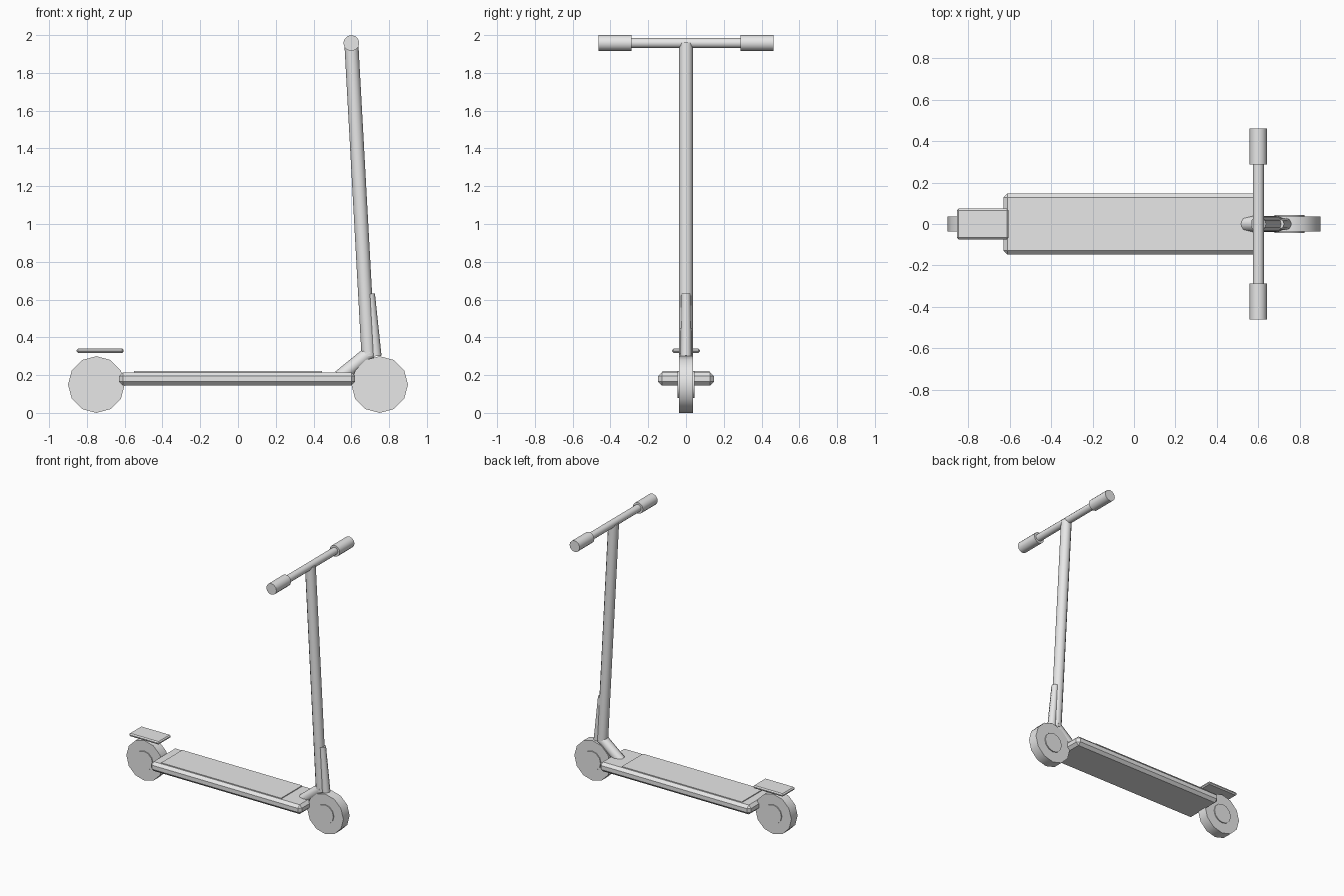
import bpy
import math
from mathutils import Vector

if "Cube" in bpy.data.objects:
    bpy.data.objects.remove(bpy.data.objects["Cube"])

grey = bpy.data.materials.new("plain grey")
grey.diffuse_color = (0.8, 0.8, 0.8, 1)
grey.use_nodes = True
grey.node_tree.nodes["Principled BSDF"].inputs["Base Color"].default_value = grey.diffuse_color


def finish(name):
    ob = bpy.context.object
    ob.name = name
    ob.data.materials.append(grey)
    return ob


def rod(name, a, b, r1, r2=None, sides=12, smooth=35):
    """Round bar from point a to point b, optionally tapered."""
    a, b = Vector(a), Vector(b)
    d = b - a
    bpy.ops.mesh.primitive_cone_add(
        vertices=sides, radius1=r1, radius2=r1 if r2 is None else r2, depth=d.length,
        location=(a + b) / 2, rotation=d.to_track_quat('Z', 'Y').to_euler())
    ob = finish(name)
    bpy.ops.object.shade_smooth_by_angle(angle=math.radians(smooth))
    return ob


def slab(name, x, y, z, bevel=0.0):
    """Box spanning the x and z ranges, y half-width, with chamfered edges."""
    bpy.ops.mesh.primitive_cube_add(
        size=1, location=((x[0] + x[1]) / 2, 0, (z[0] + z[1]) / 2))
    ob = bpy.context.object
    ob.scale = (x[1] - x[0], 2 * y, z[1] - z[0])
    bpy.ops.object.transform_apply(location=False, rotation=False, scale=True)
    finish(name)
    if bevel:
        m = ob.modifiers.new("chamfer", 'BEVEL')
        m.width = bevel
        m.segments = 1
    return ob


# Deck, grip mat and rear mudguard
slab("deck", (-0.63, 0.62), 0.148, (0.145, 0.215), 0.02)
slab("grip_mat", (-0.55, 0.445), 0.125, (0.205, 0.221))
slab("rear_mudguard", (-0.855, -0.605), 0.074, (0.318, 0.34), 0.008)

# Wheels with slightly proud hubs
for side, x in (("rear", -0.75), ("front", 0.75)):
    rod(side + "_wheel", (x, -0.037, 0.15), (x, 0.037, 0.15), 0.15)
    rod(side + "_hub", (x, -0.044, 0.15), (x, 0.044, 0.15), 0.072)

# Neck, stem and front fork
rod("neck", (0.54, 0, 0.19), (0.70, 0, 0.32), 0.038, sides=8, smooth=50)
rod("stem", (0.691, 0, 0.30), (0.60, 0, 1.958), 0.037)
rod("fork", (0.73, 0, 0.30), (0.70, 0, 0.63), 0.03, 0.025, sides=8, smooth=50)

# Handlebar and grips
rod("handlebar", (0.6, -0.45, 1.958), (0.6, 0.45, 1.958), 0.027)
for side, s in (("right", -1), ("left", 1)):
    rod(side + "_grip", (0.6, s * 0.288, 1.958), (0.6, s * 0.462, 1.958), 0.042)
